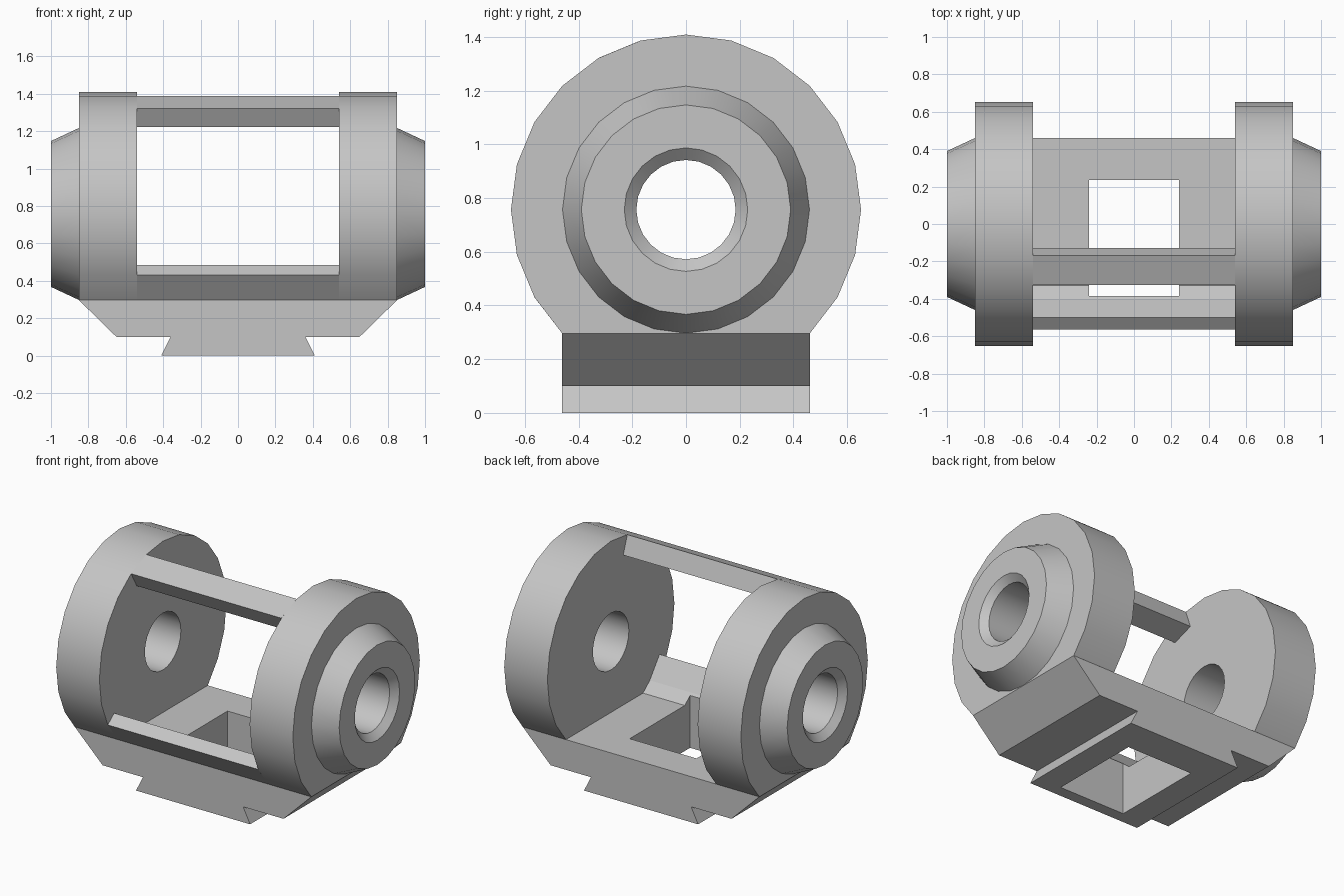
import bpy, bmesh, math
from mathutils import Vector, Matrix

if "Cube" in bpy.data.objects:
    bpy.data.objects.remove(bpy.data.objects["Cube"], do_unlink=True)

AXIS_Z = 0.757      # height of the bore axis
FLOOR = 0.296       # top of the base block
SIDES = 24

grey = bpy.data.materials.new("light_grey")
grey.use_nodes = True
grey.diffuse_color = (0.56, 0.56, 0.56, 1)
grey.node_tree.nodes["Principled BSDF"].inputs["Base Color"].default_value = (0.56, 0.56, 0.56, 1)


def finish(name, bm):
    bmesh.ops.recalc_face_normals(bm, faces=bm.faces)
    mesh = bpy.data.meshes.new(name)
    bm.to_mesh(mesh)
    bm.free()
    mesh.materials.append(grey)
    obj = bpy.data.objects.new(name, mesh)
    bpy.context.collection.objects.link(obj)
    return obj


def activate(obj):
    bpy.ops.object.select_all(action='DESELECT')
    obj.select_set(True)
    bpy.context.view_layer.objects.active = obj


def prism(name, points, offset):
    """Extrude a closed outline along the offset vector."""
    bm = bmesh.new()
    face = bm.faces.new([bm.verts.new(p) for p in points])
    out = bmesh.ops.extrude_face_region(bm, geom=[face])
    verts = [g for g in out["geom"] if isinstance(g, bmesh.types.BMVert)]
    bmesh.ops.translate(bm, verts=verts, vec=Vector(offset))
    return finish(name, bm)


def cut(obj, cutter):
    activate(obj)
    mod = obj.modifiers.new("opening", 'BOOLEAN')
    mod.operation = 'DIFFERENCE'
    mod.solver = 'EXACT'
    mod.object = cutter
    bpy.ops.object.modifier_apply(modifier=mod.name)


# End rings: a turned profile (x, radius) with hub and chamfered bore
RING = [(0.54, 0.185), (0.54, 0.652), (0.85, 0.652), (0.85, 0.46),
        (1.0, 0.39), (1.0, 0.23), (0.96, 0.185)]


def end_ring(name, side):
    bm = bmesh.new()
    loops = []
    for i in range(SIDES):
        a = 2 * math.pi * i / SIDES
        loops.append([bm.verts.new((side * x, r * math.cos(a), AXIS_Z + r * math.sin(a)))
                      for x, r in RING])
    n = len(RING)
    for i in range(SIDES):
        p, q = loops[i], loops[(i + 1) % SIDES]
        for j in range(n):
            k = (j + 1) % n
            bm.faces.new((p[j], p[k], q[k], q[j]))
    # Trim flat where the ring sits on the base
    geom = bm.verts[:] + bm.edges[:] + bm.faces[:]
    res = bmesh.ops.bisect_plane(bm, geom=geom, plane_co=(0, 0, FLOOR),
                                 plane_no=(0, 0, 1), clear_inner=True)
    edges = [g for g in res["geom_cut"] if isinstance(g, bmesh.types.BMEdge)]
    bmesh.ops.holes_fill(bm, edges=edges)
    obj = finish(name, bm)
    activate(obj)
    bpy.ops.object.shade_smooth_by_angle(angle=math.radians(20))


end_ring("left_end_ring", 1)
end_ring("right_end_ring", -1)

# Base block with dovetail foot
half = [(0.85, FLOOR), (0.65, 0.10), (0.36, 0.10), (0.41, 0.0)]
outline = half + [(-x, z) for x, z in reversed(half)]
base = prism("dovetail_base", [(x, -0.461, z) for x, z in outline], (0, 0.922, 0))


# Rails joining the rings, as cross-sections (y, z)
def rail(name, section):
    return prism(name, [(-0.54, y, z) for y, z in section], (1.08, 0, 0))


front_rail = rail("front_rail", [(-0.461, FLOOR), (-0.565, 0.431), (-0.50, 0.483),
                                 (-0.40, 0.352), (-0.33, FLOOR)])
rail("upper_rail", [(-0.169, 1.387), (-0.326, 1.322), (-0.268, 1.221), (-0.127, 1.27)])

# Rectangular opening through the base and the foot of the front rail
opening = prism("opening_cutter", [(x, y, -0.1) for x, y in
                ((-0.24, -0.385), (0.24, -0.385), (0.24, 0.235), (-0.24, 0.235))], (0, 0, 0.7))
cut(base, opening)
cut(front_rail, opening)
bpy.data.objects.remove(opening, do_unlink=True)
